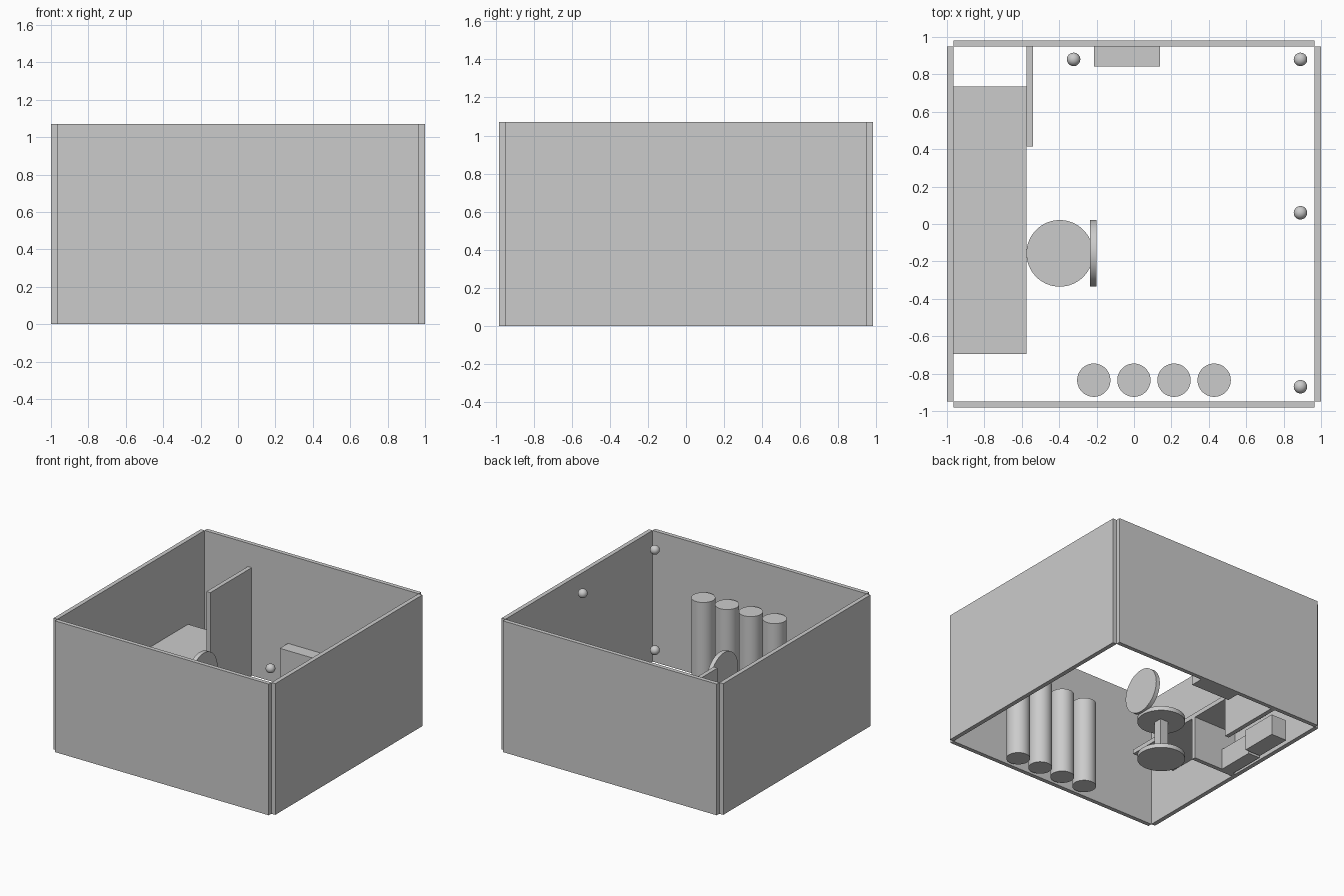
import bpy
import math

if "Cube" in bpy.data.objects:
    bpy.data.objects.remove(bpy.data.objects["Cube"])


def box(name, x, y, z):
    """Box from (min, max) ranges."""
    bpy.ops.mesh.primitive_cube_add(
        size=1, location=[(r[0] + r[1]) / 2 for r in (x, y, z)])
    ob = bpy.context.object
    ob.name = name
    ob.scale = [r[1] - r[0] for r in (x, y, z)]
    bpy.ops.object.transform_apply(location=False, rotation=False, scale=True)
    return ob


def disc(name, centre, radius, depth, rot=(0, 0, 0)):
    """Smooth-sided solid cylinder."""
    bpy.ops.mesh.primitive_cylinder_add(
        vertices=64, radius=radius, depth=depth, location=centre, rotation=rot)
    ob = bpy.context.object
    ob.name = name
    bpy.ops.object.shade_smooth_by_angle(angle=math.radians(30))
    return ob


T = 0.035        # panel thickness
H = 1.07         # wall height
INX, INY = 0.965, 0.948

# Four room walls, open top and bottom
for side, label in ((-1, "left"), (1, "right")):
    box(label + "_wall", sorted((side * INX, side * 1.0)), (-INY, INY), (0, H))
for side, label in ((-1, "front"), (1, "back")):
    box(label + "_wall", (-INX, INX), sorted((side * INY, side * 0.982)), (0, H))

# Long desk with a support panel and a partition beside it
box("desk_top", (-INX, -0.575), (-0.695, 0.735), (0.35, 0.386))
box("desk_support", (-INX, -0.575), (-0.012, 0.023), (0, 0.35))
box("partition", (-0.575, -0.54), (0.415, INY), (0, 0.88))

# Boxes stored under the desk
box("storage_box_1", (-0.945, -0.84), (0.023, 0.33), (0, 0.17))
box("storage_box_2", (-0.93, -0.79), (0.355, 0.66), (0, 0.17))

# Low cabinet on the back wall
box("wall_cabinet", (-0.213, 0.14), (0.843, INY), (0, 0.35))

# Round chair
cx, cy, r = -0.397, -0.157, 0.178
disc("chair_base", (cx, cy, T / 2), r, T)
box("chair_column", (cx - T, cx + T), (cy - T, cy + T), (T, 0.32))
disc("chair_seat", (cx, cy, 0.338), r, T)
disc("chair_back", (-0.217, cy, 0.518), r, T, (0, math.pi / 2, 0))

# Row of tall tanks along the front wall
for i in range(4):
    disc(f"tank_{i + 1}", (-0.215 + 0.2145 * i, -0.835, 0.355), 0.089, 0.71)

# Small round sensors near the walls
sensors = [(-0.323, 0.88, 0.143), (0.89, 0.88, 0.143), (0.89, 0.88, 0.962),
           (0.89, 0.06, 0.962), (0.89, -0.87, 0.962), (0.89, -0.87, 0.143)]
for i, loc in enumerate(sensors):
    bpy.ops.mesh.primitive_uv_sphere_add(
        segments=32, ring_count=16, radius=0.036, location=loc)
    bpy.context.object.name = f"sensor_{i + 1}"
    bpy.ops.object.shade_smooth()
